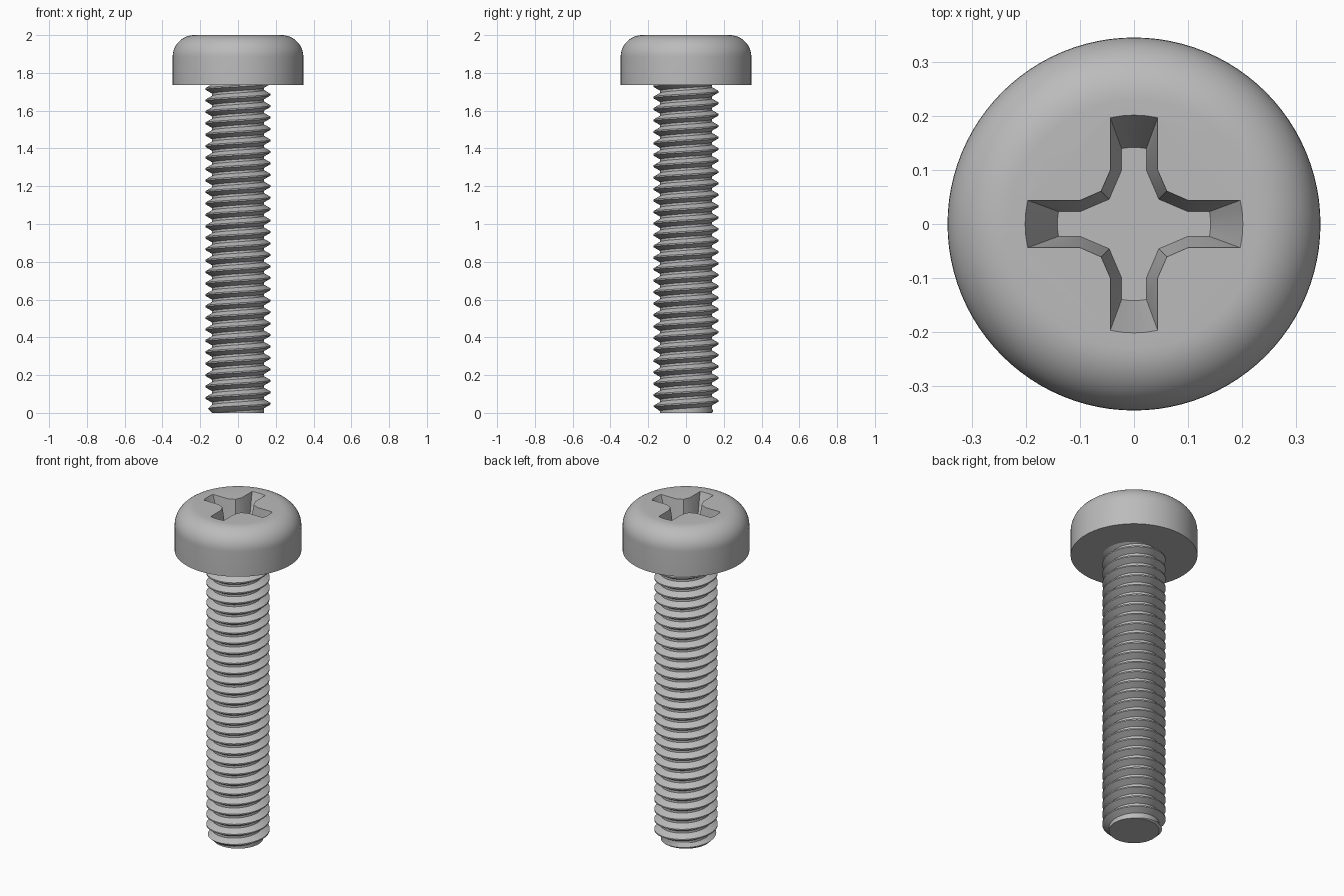
import bpy, bmesh
from math import sin, cos, asin, pi, radians

cube = bpy.data.objects.get("Cube")
if cube:
    bpy.data.objects.remove(cube, do_unlink=True)

HEAD_R, HEAD_Z, TOP_Z, ROUND = 0.346, 1.735, 2.0, 0.115
CREST_R, ROOT_R, PITCH = 0.173, 0.137, 0.0606
SEGS = 96

steel = bpy.data.materials.new("grey steel")
steel.use_nodes = True
GREY = (0.5, 0.5, 0.5, 1)
steel.diffuse_color = GREY
steel.node_tree.nodes["Principled BSDF"].inputs["Base Color"].default_value = GREY


def make_object(name, bm):
    mesh = bpy.data.meshes.new(name)
    bm.to_mesh(mesh)
    bm.free()
    mesh.materials.append(steel)
    obj = bpy.data.objects.new(name, mesh)
    bpy.context.collection.objects.link(obj)
    return obj


def activate(obj):
    bpy.ops.object.select_all(action='DESELECT')
    obj.select_set(True)
    bpy.context.view_layer.objects.active = obj


def loft(name, rings):
    """Closed solid through rings of points, listed from bottom to top."""
    bm = bmesh.new()
    loops = [[bm.verts.new(p) for p in ring] for ring in rings]
    n = len(loops[0])
    for low, high in zip(loops, loops[1:]):
        for i in range(n):
            j = (i + 1) % n
            bm.faces.new((low[i], low[j], high[j], high[i]))
    bm.faces.new(loops[0][::-1])
    bm.faces.new(loops[-1])
    return make_object(name, bm)


def circle(r, z):
    return [(r * cos(2 * pi * i / SEGS), r * sin(2 * pi * i / SEGS), z)
            for i in range(SEGS)]


def cross(half_width, reach, corner, z):
    """Four-armed outline with curved arm ends and stepped inner corners."""
    spread = asin(half_width / reach)
    arm = [(0.1, -half_width)]
    arm += [(reach * cos(spread * t / 2), reach * sin(spread * t / 2))
            for t in range(-2, 3)]
    arm += [(0.1, half_width), (corner, corner)]
    ring = []
    for q in range(4):
        c, s = cos(q * pi / 2), sin(q * pi / 2)
        ring += [(x * c - y * s, x * s + y * c, z) for x, y in arm]
    return ring


# Rounded head
rings = [circle(HEAD_R, HEAD_Z)]
for i in range(13):
    a = i / 12 * pi / 2
    rings.append(circle(HEAD_R - ROUND + ROUND * cos(a),
                        TOP_Z - ROUND + ROUND * sin(a)))
head = loft("head", rings)

# Tapered cross recess cut into the head
cutter = loft("recess_cutter", [
    cross(0.023, 0.142, 0.046, TOP_Z - 0.16),
    cross(0.044, 0.202, 0.061, TOP_Z),
    cross(0.044, 0.202, 0.061, TOP_Z + 0.05)])
cutter.hide_render = True
activate(head)
cut = head.modifiers.new("recess", 'BOOLEAN')
cut.operation = 'DIFFERENCE'
cut.solver = 'EXACT'
cut.object = cutter
bpy.ops.object.modifier_apply(modifier=cut.name)
bpy.data.objects.remove(cutter, do_unlink=True)

# Threaded shank: one thread profile swept along a helix, ends trimmed flat
profile = [(0, CREST_R), (0.12, CREST_R), (0.46, ROOT_R), (0.66, ROOT_R), (1, CREST_R)]
turns = int(HEAD_Z / PITCH) + 3
bm = bmesh.new()
previous = None
for k in range(turns * SEGS + 1):
    a = 2 * pi * k / SEGS
    row = []
    for offset, r in profile:
        z = PITCH * (k / SEGS + offset - 2) + 0.045
        z = min(max(z, 0), HEAD_Z + 0.03)
        r = min(r, ROOT_R + z)          # chamfered tip
        row.append(bm.verts.new((r * cos(a), r * sin(a), z)))
    if previous:
        for j in range(len(profile) - 1):
            bm.faces.new((previous[j], row[j], row[j + 1], previous[j + 1]))
    previous = row
bm.faces.new([bm.verts.new(p) for p in reversed(circle(ROOT_R, 0))])
bmesh.ops.remove_doubles(bm, verts=bm.verts, dist=0.0002)
bmesh.ops.dissolve_degenerate(bm, edges=bm.edges, dist=0.0001)
shank = make_object("threaded_shank", bm)

# Smooth curved faces, crisp edges
for obj in (head, shank):
    activate(obj)
    bpy.ops.object.shade_smooth_by_angle(angle=radians(25))
